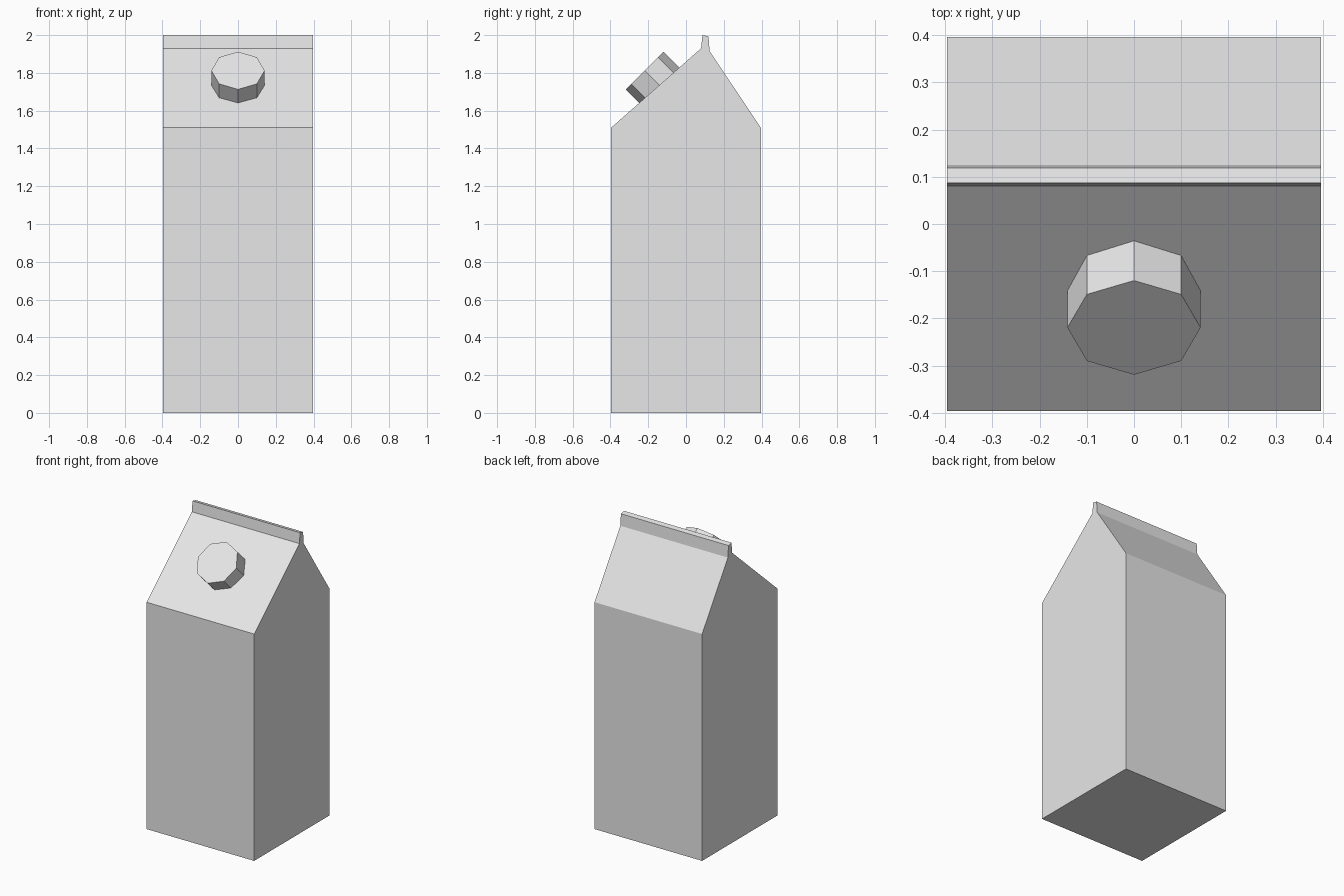
import bpy
import bmesh
from math import radians

cube = bpy.data.objects.get("Cube")
if cube:
    bpy.data.objects.remove(cube, do_unlink=True)

# Single plain grey material
grey = bpy.data.materials.new("light_grey")
grey.use_nodes = True
colour = (0.8, 0.8, 0.8, 1.0)
grey.diffuse_color = colour
grey.node_tree.nodes["Principled BSDF"].inputs["Base Color"].default_value = colour

HALF = 0.396


def add_object(name, bm):
    bmesh.ops.recalc_face_normals(bm, faces=bm.faces)
    mesh = bpy.data.meshes.new(name)
    bm.to_mesh(mesh)
    bm.free()
    mesh.materials.append(grey)
    obj = bpy.data.objects.new(name, mesh)
    bpy.context.collection.objects.link(obj)
    return obj


# Carton: side profile (y, z) with gable roof and top fin, extruded across x
profile = [
    (-HALF, 0), (HALF, 0), (HALF, 1.51),
    (0.125, 1.915), (0.119, 1.993), (0.087, 2.0),
    (0.08, 1.93), (-HALF, 1.51),
]
bm = bmesh.new()
side = bm.faces.new([bm.verts.new((-HALF, y, z)) for y, z in profile])
extruded = bmesh.ops.extrude_face_region(bm, geom=[side], use_keep_orig=True)
moved = [g for g in extruded["geom"] if isinstance(g, bmesh.types.BMVert)]
bmesh.ops.translate(bm, verts=moved, vec=(2 * HALF, 0, 0))
add_object("carton_body", bm)

# Eight-sided screw cap tilted on the front roof slope
bm = bmesh.new()
bmesh.ops.create_cone(bm, cap_ends=True, segments=8,
                      radius1=0.141, radius2=0.141, depth=0.12)
cap = add_object("screw_cap", bm)
cap.location = (0, -0.177, 1.77)
cap.rotation_euler = (radians(45), 0, 0)
